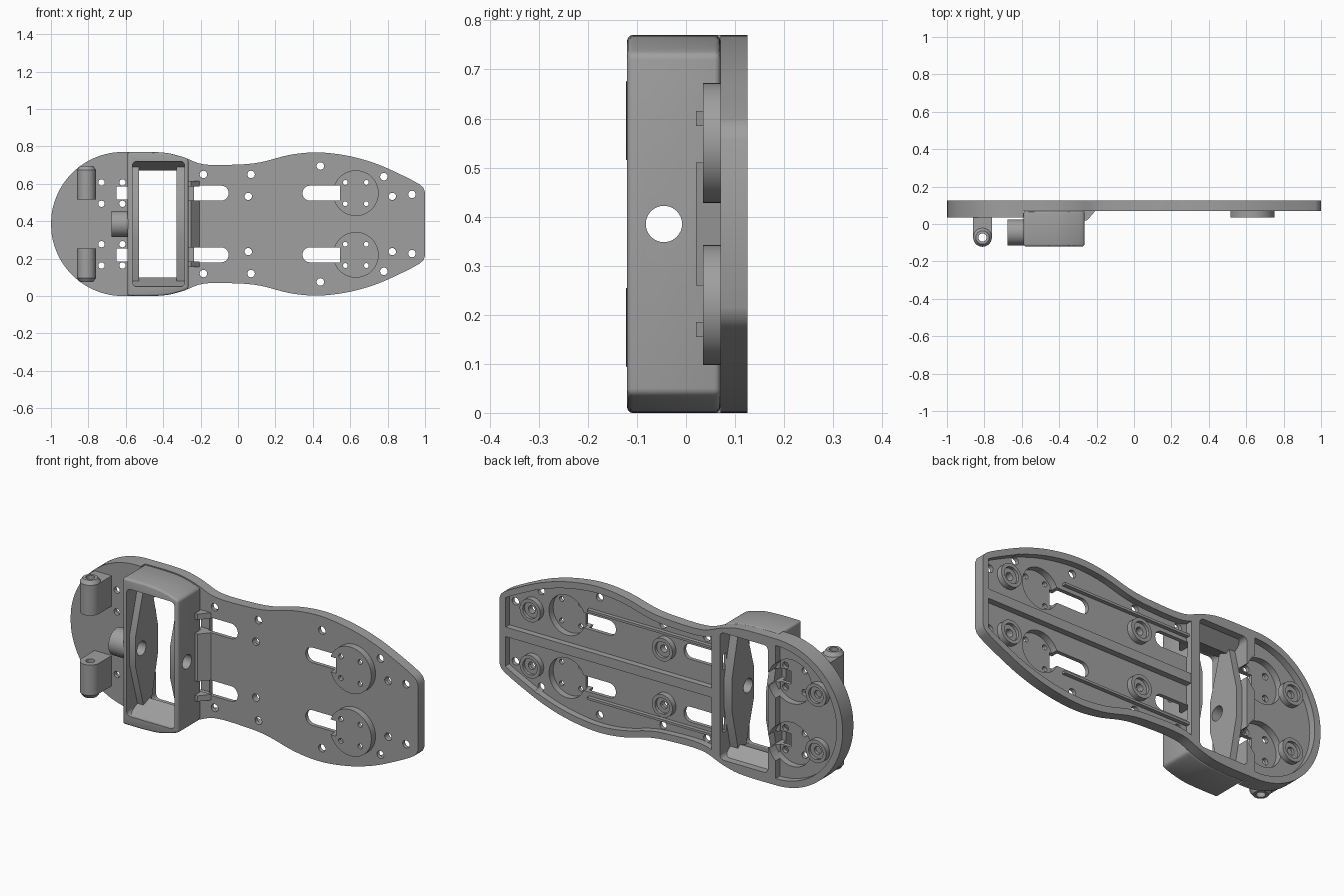
import bpy, bmesh
from math import sin, cos, pi, sqrt, radians

if bpy.data.objects.get("Cube"):
    bpy.data.objects.remove(bpy.data.objects["Cube"])

MID = 0.385          # height of the symmetry plane
HEEL_X, HEEL_R = -0.615, 0.385
FRONT, SOLE, FLOOR, BACK = 0.035, 0.07, 0.09, 0.125

grey = bpy.data.materials.new("machined grey")
grey.use_nodes = True
grey.diffuse_color = (0.35, 0.35, 0.35, 1)
grey.node_tree.nodes["Principled BSDF"].inputs["Base Color"].default_value = grey.diffuse_color

# half width of the foot along its length
SIDE = [(-0.615, .385), (-0.4, .382), (-0.3, .36), (-0.19, .32), (0, .318), (0.12, .33),
        (0.28, .37), (0.43, .383), (0.6, .362), (0.75, .318), (0.9, .25), (0.97, .212),
        (0.99, .195), (1.0, .17)]


def half_width(x, inset=0):
    if x <= HEEL_X:
        return sqrt(max((HEEL_R - inset) ** 2 - (x - HEEL_X) ** 2, 0))
    n = len(SIDE)
    i = max(k for k in range(n - 1) if SIDE[k][0] <= x)
    (x0, h0), (x1, h1) = SIDE[i], SIDE[i + 1]

    def slope(k):
        a, b = SIDE[max(k - 1, 0)], SIDE[min(k + 1, n - 1)]
        return 0 if k == 0 else (b[1] - a[1]) / (b[0] - a[0])
    d = x1 - x0
    t = (x - x0) / d
    return ((1 + 2 * t) * (1 - t) ** 2 * h0 + t * (1 - t) ** 2 * d * slope(i)
            + t * t * (3 - 2 * t) * h1 + t * t * (t - 1) * d * slope(i + 1)) - inset


def outline(x0=-1, x1=1, inset=0):
    r = HEEL_R - inset
    xs = [HEEL_X - r * cos(pi / 2 * k / 24) for k in range(25)]
    xs += [HEEL_X + (1 - HEEL_X) * k / 60 for k in range(1, 60)] + [0.97, 0.99]
    lo, hi = max(x0, HEEL_X - r), min(x1, 1 - inset)
    xs = [lo] + sorted(x for x in xs if lo + .002 < x < hi - .002) + [hi]
    top = [(x, half_width(x, inset)) for x in xs]
    low = [(x, -v) for x, v in reversed(top) if v > 1e-4]
    return top + low


def circle(cx, cy, r, n=32):
    return [(cx + r * cos(2 * pi * k / n), cy + r * sin(2 * pi * k / n)) for k in range(n)]


def rect(x0, x1, y0, y1, r=0.0):
    if not r:
        return [(x0, y0), (x1, y0), (x1, y1), (x0, y1)]
    corners = [(x1 - r, y1 - r), (x0 + r, y1 - r), (x0 + r, y0 + r), (x1 - r, y0 + r)]
    return [(cx + r * cos(pi / 2 * (q + k / 8)), cy + r * sin(pi / 2 * (q + k / 8)))
            for q, (cx, cy) in enumerate(corners) for k in range(9)]


def prism(name, pts, lo, hi, axis="y", end=None):
    """Extrude a flat profile; end gives another profile for the far side."""
    place = {"y": lambda a, b, t: (a, t, MID + b),
             "x": lambda a, b, t: (t, a, MID + b),
             "z": lambda a, b, t: (a, b, MID + t)}[axis]
    bm = bmesh.new()
    A = [bm.verts.new(place(*p, lo)) for p in pts]
    B = [bm.verts.new(place(*p, hi)) for p in (end or pts)]
    bm.faces.new(A)
    bm.faces.new(B)
    for k in range(len(A)):
        j = (k + 1) % len(A)
        bm.faces.new((A[k], A[j], B[j], B[k]))
    bmesh.ops.recalc_face_normals(bm, faces=bm.faces)
    me = bpy.data.meshes.new(name)
    bm.to_mesh(me)
    bm.free()
    me.materials.append(grey)
    ob = bpy.data.objects.new(name, me)
    bpy.context.collection.objects.link(ob)
    return ob


def activate(ob):
    bpy.ops.object.select_all(action="DESELECT")
    ob.select_set(True)
    bpy.context.view_layer.objects.active = ob


def cut(ob, *args, **kw):
    tool = prism("cutter", *args, **kw)
    tool.hide_render = True
    activate(ob)
    mod = ob.modifiers.new("cut", "BOOLEAN")
    mod.operation, mod.solver, mod.object = "DIFFERENCE", "EXACT", tool
    bpy.ops.object.modifier_apply(modifier=mod.name)
    bpy.data.objects.remove(tool)


# main parts: sole, thick heel, ankle frame
sole = prism("sole_plate", outline(), SOLE, BACK)
heel = prism("heel_plate", outline(x1=-0.59), FRONT, SOLE)
frame = prism("ankle_frame", outline(-0.59, -0.265), -0.12, SOLE)
activate(frame)
bev = frame.modifiers.new("round", "BEVEL")
bev.width, bev.segments, bev.limit_method, bev.angle_limit = 0.012, 3, "ANGLE", radians(50)
bpy.ops.object.modifier_apply(modifier=bev.name)

# recesses in the underside and the frame window
cut(sole, outline(x0=-0.235, inset=0.035), FLOOR, 0.2)
cut(sole, outline(x1=-0.61, inset=0.035), FLOOR, 0.2)
for ob in (sole, frame):
    cut(ob, rect(-0.565, -0.285, -0.335, 0.335, 0.025), -0.3, 0.3)

# hinge boss and hinge holes
hinge = prism("hinge_boss", circle(-0.045, 0, 0.07), -0.675, -0.585, "x")
cut(hinge, circle(-0.045, 0, 0.037), -0.8, -0.5, "x")
cut(frame, circle(-0.045, 0, 0.037), -0.8, -0.1, "x")

# thickened inner walls of the window
bulge = [(-0.02, -.337), (-0.095, -.08), (-0.095, .08), (-0.02, .337),
         (0.03, .337), (0.09, .08), (0.09, -.08), (0.03, -.337)]
for name, a, b in (("rear_hinge_wall", -0.567, -0.53), ("fore_hinge_wall", -0.33, -0.283)):
    wall = prism(name, bulge, a, b, "x")
    cut(wall, circle(-0.045, 0, 0.037), -0.8, -0.1, "x")

# gussets between frame and sole
gusset = [(-0.267, 0.02), (-0.25, 0.02), (-0.205, SOLE + .002), (-0.267, SOLE + .002)]
prism("gusset_middle", gusset, -0.125, 0.125, "z")
prism("centre_rib", rect(-0.24, 0.97, -0.025, 0.025), FLOOR - .005, 0.122)

for side, s in (("left", 1), ("right", -1)):
    c = 0.165 * s

    def span(a, b):
        return sorted((a * s, b * s))

    # window end ledge, outer gusset, side rib
    prism(side + "_ledge", [(-0.11, .337 * s), (0.02, .285 * s), (0.09, .337 * s)],
          -0.567, -0.283, "x")
    prism(side + "_gusset", gusset, *span(.2, .23), axis="z")
    prism(side + "_rib", rect(-0.24, 0.5, *span(.225, .237)), FLOOR - .005, 0.11)

    # round toe pad with a hollow back
    pad = prism(side + "_toe_pad", circle(0.63, c, 0.122, 48), FRONT, SOLE + .02)
    cut(pad, circle(0.63, c, 0.105, 48), FRONT + .02, 0.2)
    cut(sole, circle(0.63, c, 0.105, 48), 0, 0.2)

    # long slots
    slot = rect(0.345, 0.62, c - .04, c + .04, .0395)
    cut(sole, slot, 0, 0.3)
    cut(pad, rect(0.345, 0.545, c - .04, c + .04), 0, 0.3)
    cut(sole, rect(-0.34, -0.05, c - .04, c + .04, .0395), 0.06, 0.088 + .01)

    # heel pocket opening into the window
    cut(sole, circle(-0.68, c, 0.115, 48), 0.06, 0.3)
    cut(heel, circle(-0.68, c, 0.115, 48), 0.055, 0.3)
    for ob in (sole, heel, frame):
        cut(ob, rect(-0.65, -0.55, c - .035, c + .035), 0.01, 0.3)

    # mounting holes
    for dx in (-.056, .056):
        for dv in (-.057, .057):
            cut(pad, circle(0.63 + dx, c + dv, 0.013, 16), -.3, 0.3)
            cut(heel, circle(-0.674 + dx, c + dv, 0.017, 16), -.3, 0.3)
    for x, v in ((.44, .31), (.78, .253), (.825, .147), (.93, .158), (.07, .265),
                 (.055, .147), (-.185, .265)):
        cut(sole, circle(x, v * s, 0.02, 20), 0, 0.3)

    # screw bosses on the underside
    for label, x in (("toe", .825), ("middle", .055), ("heel", -.84)):
        boss = prism(f"{side}_{label}_boss", circle(x, .148 * s, 0.06), FLOOR - .003, 0.12)
        cut(boss, circle(x, .148 * s, 0.042), 0.105, 0.3)
        cut(boss, circle(x, .148 * s, 0.02, 20), 0, 0.3)

    # heel bracket: rounded lug with a bevelled outer tip
    lug = [(-0.81 + .05 * cos(pi + pi * k / 16), -0.072 + .05 * sin(pi + pi * k / 16))
           for k in range(17)] + [(-0.76, FRONT + .002), (-0.86, FRONT + .002)]
    bracket = prism(side + "_bracket", lug, *span(.13, .29), axis="z")
    tip = prism(side + "_bracket_tip", circle(-0.81, -0.072, 0.05), .29 * s, .31 * s, "z",
                end=circle(-0.81, -0.072, 0.036))
    for ob in (bracket, tip):
        cut(ob, circle(-0.81, -0.072, 0.022), -0.5, 0.5, "z")

# smooth the curves, keep the edges sharp
for ob in [o for o in bpy.context.collection.objects if o.type == "MESH" and grey.name in o.data.materials]:
    activate(ob)
    bpy.ops.object.shade_smooth_by_angle(angle=radians(30))
